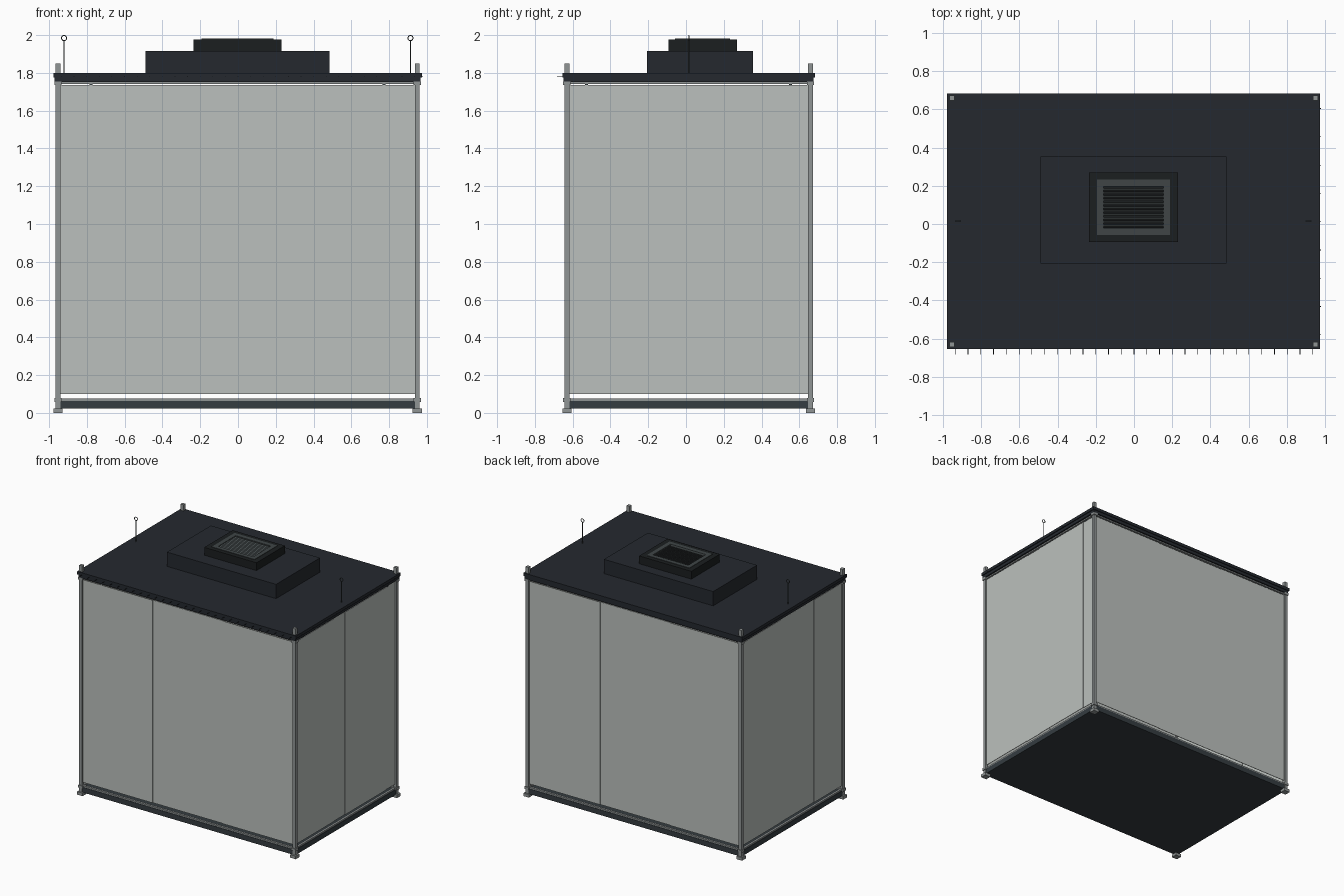
import bpy, bmesh, math
from mathutils import Matrix, Vector

if "Cube" in bpy.data.objects:
    bpy.data.objects.remove(bpy.data.objects["Cube"])

CX, CY = -0.002, 0.014          # plan centre of the frame
PX, PY = 0.951, 0.645           # post centre offsets


def mat(name, col):
    m = bpy.data.materials.new(name)
    m.diffuse_color = col
    m.use_nodes = True
    m.node_tree.nodes["Principled BSDF"].inputs["Base Color"].default_value = m.diffuse_color
    return m


DARK = mat("dark_shell", (0.018, 0.022, 0.028, 1))
BLACK = mat("black_vent", (0.011, 0.013, 0.014, 1))
BASE = mat("base_slate", (0.035, 0.045, 0.052, 1))
STEEL = mat("steel", (0.28, 0.30, 0.30, 1))
GREY = mat("vent_grey", (0.05, 0.06, 0.062, 1))
SHEET = mat("curtain_sheet", (0.50, 0.53, 0.51, 0.6))


def finish(name, bm, m):
    me = bpy.data.meshes.new(name)
    bm.to_mesh(me)
    bm.free()
    me.materials.append(m)
    ob = bpy.data.objects.new(name, me)
    bpy.context.collection.objects.link(ob)
    return ob


def boxes(name, m, *ranges):
    """One object from boxes given as (x0, x1, y0, y1, z0, z1)."""
    bm = bmesh.new()
    for x0, x1, y0, y1, z0, z1 in ranges:
        c = Vector(((x0 + x1) / 2, (y0 + y1) / 2, (z0 + z1) / 2))
        s = Matrix.Diagonal((x1 - x0, y1 - y0, z1 - z0, 1))
        bmesh.ops.create_cube(bm, size=1, matrix=Matrix.Translation(c) @ s)
    return finish(name, bm, m)


def block(hx, hy, z0, z1, cx=CX, cy=CY):
    return (cx - hx, cx + hx, cy - hy, cy + hy, z0, z1)


def ring_of_rails(hx, hy, w, z0, z1, cx=CX, cy=CY):
    """Four bars forming a rectangle with outer half sizes hx, hy."""
    out = []
    for s in (-1, 1):
        out.append(block(hx, w / 2, z0, z1, cx, cy + s * (hy - w / 2)))
        out.append(block(w / 2, hy - w, z0, z1, cx + s * (hx - w / 2), cy))
    return out


def cylinder(bm, a, b, r, n=10):
    a, b = Vector(a), Vector(b)
    rot = (b - a).to_track_quat('Z', 'Y').to_matrix().to_4x4()
    bmesh.ops.create_cone(bm, cap_ends=True, segments=n, radius1=r, radius2=r,
                          depth=(b - a).length,
                          matrix=Matrix.Translation((a + b) / 2) @ rot)


corners = [(CX + sx * PX, CY + sy * PY) for sx in (-1, 1) for sy in (-1, 1)]

# Base slab and its rails
boxes("base_slab", BASE, block(0.960, 0.654, 0.022, 0.064))
boxes("base_rails", STEEL, *ring_of_rails(0.957, 0.651, 0.018, 0.064, 0.076))

# Corner posts, feet and collars
boxes("corner_posts", STEEL, *[block(0.013, 0.013, 0.02, 1.85, x, y) for x, y in corners])
boxes("feet", STEEL, *[block(0.025, 0.024, 0, 0.024, x, y) for x, y in corners])
boxes("post_collars", STEEL,
      *[block(0.019, 0.019, z, z + 0.02, x, y) for x, y in corners for z in (0.058, 1.735)])

# Roof with overhanging fascia and curtain rails beneath
boxes("roof", DARK, block(0.976, 0.668, 1.776, 1.80))
boxes("roof_fascia", DARK, *ring_of_rails(0.969, 0.662, 0.035, 1.752, 1.776))
boxes("curtain_rails", STEEL, *ring_of_rails(0.957, 0.651, 0.018, 1.742, 1.752))

# Overlapping curtain sheets on all four sides
Z0, Z1, T, LAP = 0.10, 1.735, 0.002, 0.008


def curtain(name, edges, place):
    parts = []
    for i, (a, b) in enumerate(zip(edges, edges[1:])):
        off = 0.004 * (i % 2)
        parts.append(place(a - LAP * (i > 0), b, off))
    boxes(name, SHEET, *parts)


xe = [-0.942, -0.319, 0.313, 0.938]
for nm, s in (("front", -1), ("back", 1)):
    y = CY + s * PY
    curtain(nm + "_curtain", xe,
            lambda a, b, o: (a, b, y - s * o - T, y - s * o + T, Z0, Z1))
for nm, s, mid in (("left", -1, [-0.27, 0.155]), ("right", 1, [-0.135, 0.015, 0.53])):
    x = CX + s * PX
    curtain(nm + "_curtain", [-0.618] + mid + [0.646],
            lambda a, b, o: (x - s * o - T, x - s * o + T, a, b, Z0, Z1))

# Small clips hanging the sheets from the rails
clips = []
for s in (-1, 1):
    for u in (-0.776, 0.776):
        clips.append(block(0.008, 0.005, 1.732, 1.745, CX + u, CY + s * (PY - 0.004)))
    for u in (-0.54, 0.54):
        clips.append(block(0.005, 0.008, 1.732, 1.745, CX + s * (PX - 0.004), CY + u))
boxes("curtain_clips", BASE, *clips)

# Tiny fascia pins along the front and right edge
bm = bmesh.new()
for i in range(29):
    x = -0.935 + i * 1.87 / 28
    cylinder(bm, (x, -0.645, 1.782), (x, -0.683, 1.782), 0.002, 6)
for i in range(9):
    y = -0.58 + i * 0.148
    cylinder(bm, (0.965, y, 1.782), (0.979, y, 1.782), 0.002, 6)
finish("fascia_pins", bm, DARK)

# Roof housing and vent
VX, VY = -0.003, 0.088
boxes("roof_housing", DARK, (-0.490, 0.484, -0.206, 0.354, 1.80, 1.915))
boxes("vent_body", BLACK, block(0.233, 0.181, 1.915, 1.962, VX, VY))
boxes("vent_lip", BLACK, *ring_of_rails(0.233, 0.181, 0.042, 1.962, 1.978, VX, VY))
boxes("vent_frame", GREY, *ring_of_rails(0.191, 0.146, 0.034, 1.962, 1.981, VX, VY))

# Louvre slats, tilted
bm = bmesh.new()
for i in range(13):
    y = VY - 0.114 + i * 0.228 / 12
    bmesh.ops.create_cube(bm, size=1, matrix=Matrix.Translation((VX, y, 1.974))
                          @ Matrix.Rotation(math.radians(30), 4, 'X')
                          @ Matrix.Diagonal((0.32, 0.013, 0.004, 1)))
finish("vent_slats", bm, GREY)

# Lifting eyes on thin rods at both ends of the roof
for nm, x in (("left", -0.921), ("right", 0.913)):
    bm = bmesh.new()
    cylinder(bm, (x, 0.015, 1.79), (x, 0.015, 1.97), 0.0035)
    finish(nm + "_lifting_rod", bm, GREY)
    bpy.ops.mesh.primitive_torus_add(location=(x, 0.015, 1.984), rotation=(math.pi / 2, 0, 0),
                                     major_radius=0.0135, minor_radius=0.0025,
                                     major_segments=24, minor_segments=8)
    eye = bpy.context.object
    eye.name = nm + "_lifting_eye"
    eye.data.materials.append(GREY)
    bpy.ops.object.shade_smooth_by_angle()
